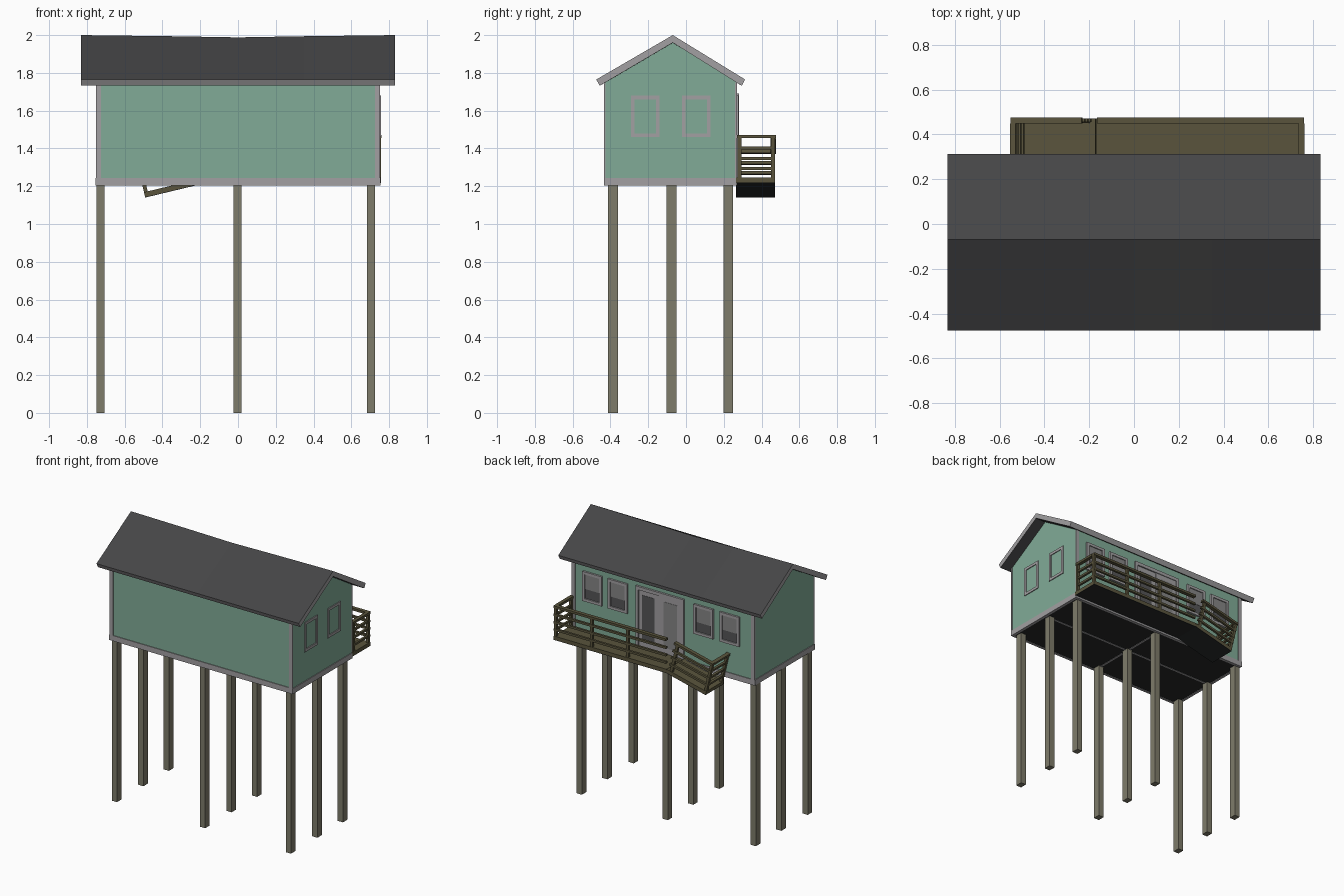
import bpy, bmesh, math
from mathutils import Matrix

if "Cube" in bpy.data.objects:
    bpy.data.objects.remove(bpy.data.objects["Cube"])


def mat(name, r, g, b):
    m = bpy.data.materials.new(name)
    m.diffuse_color = (r, g, b, 1)
    m.use_nodes = True
    m.node_tree.nodes["Principled BSDF"].inputs["Base Color"].default_value = m.diffuse_color
    return m


GREEN = mat("green_siding", 0.22, 0.41, 0.31)
TRIM = mat("grey_trim", 0.36, 0.35, 0.36)
ROOF = mat("dark_roof", 0.06, 0.06, 0.062)
WOOD = mat("deck_wood", 0.1, 0.088, 0.045)
POST = mat("post_wood", 0.21, 0.2, 0.145)
DARK = mat("dark_underside", 0.02, 0.022, 0.022)
GLASS = mat("glass", 0.24, 0.24, 0.24)
LOWGLASS = mat("shaded_glass", 0.09, 0.09, 0.095)


def finish(name, bm, *mats):
    bmesh.ops.recalc_face_normals(bm, faces=bm.faces)
    me = bpy.data.meshes.new(name)
    bm.to_mesh(me)
    bm.free()
    for m in mats:
        me.materials.append(m)
    ob = bpy.data.objects.new(name, me)
    bpy.context.collection.objects.link(ob)
    return ob


def boxes(name, m, spans, xf=None):
    """One object from axis-aligned boxes (x0, x1, y0, y1, z0, z1)."""
    bm = bmesh.new()
    for x0, x1, y0, y1, z0, z1 in spans:
        M = Matrix.Translation(((x0 + x1) / 2, (y0 + y1) / 2, (z0 + z1) / 2))
        M = M @ Matrix.Diagonal((x1 - x0, y1 - y0, z1 - z0, 1))
        bmesh.ops.create_cube(bm, size=1, matrix=(xf @ M) if xf else M)
    return finish(name, bm, m)


def loft(name, rings, *mats):
    """Closed prism through matching rings of points."""
    bm = bmesh.new()
    vs = [[bm.verts.new(p) for p in r] for r in rings]
    n = len(vs[0])
    for a, b in zip(vs, vs[1:]):
        for i in range(n):
            j = (i + 1) % n
            f = bm.faces.new((a[i], a[j], b[j], b[i]))
            # eave edges take the second material
            f.material_index = 1 if len(mats) > 1 and i in (2, 5) else 0
    for r in (vs[0], vs[-1]):
        # split end caps at the ridge so they stay convex
        parts = [(r[0], r[1], r[4], r[5]), (r[1], r[2], r[3], r[4])] if n == 6 else [r]
        for p in parts:
            bm.faces.new(p).material_index = len(mats) - 1
    return finish(name, bm, *mats)


X, Y0, Y1, RY = 0.75, -0.43, 0.265, -0.07

# house body with gable ends
prof = [(Y0, 1.21), (Y1, 1.21), (Y1, 1.765), (RY, 1.968), (Y0, 1.755)]
loft("house_body", [[(x, y, z) for y, z in prof] for x in (-X, X)], GREEN)

# roof slab with a slightly sagging ridge
rings = []
for x, sag in ((-0.832, 0), (-0.35, 0.006), (0, 0.012), (0.35, 0.006), (0.832, 0)):
    rings.append([(x, -0.475, 1.765), (x, RY, 2 - sag), (x, 0.313, 1.765),
                  (x, 0.295, 1.732), (x, RY, 1.96 - sag), (x, -0.457, 1.732)])
loft("roof", rings, ROOF, TRIM)

# skirt boards, corner boards, floor
E = 0.005
boxes("skirt_trim", TRIM, [
    (-X - E, X + E, Y0 - E, Y0 + 0.015, 1.203, 1.243),
    (-X - E, X + E, Y1 - 0.015, Y1 + E, 1.203, 1.243),
    (-X - E, -X + 0.015, Y0, Y1, 1.203, 1.243),
    (X - 0.015, X + E, Y0, Y1, 1.203, 1.243)])
boxes("corner_trim", TRIM, [(x, x + 0.027, y, y + 2 * E, 1.24, 1.75)
                            for x in (-X - 0.002, X - 0.025) for y in (Y0 - E, Y1 - E)])
boxes("floor_underside", DARK, [(-X + 0.015, X - 0.015, Y0 + 0.015, Y1 - 0.015, 1.206, 1.22)])
boxes("floor_beams", TRIM, [(-X, X, RY - 0.01, RY + 0.005, 1.204, 1.215),
                            (-0.01, 0.005, Y0, Y1, 1.2035, 1.2145)])

# stilts in a 3 x 3 grid
boxes("stilts", POST, [(x, x + 0.043, y, y + 0.052, 0, 1.208)
                       for x in (-0.75, -0.025, 0.682) for y in (-0.412, -0.102, 0.198)])


# windows: built facing +y about the origin, then placed on a wall
def window(name, place, w=0.152, h=0.22):
    a, b, t = w / 2, h / 2, 0.02
    boxes(name + "_frame", TRIM, [
        (-a, a, -0.005, 0.014, b - t, b), (-a, a, -0.005, 0.014, -b, -b + t),
        (-a, -a + t, -0.005, 0.014, -b + t, b - t), (a - t, a, -0.005, 0.014, -b + t, b - t)], place)
    boxes(name + "_upper_pane", GLASS, [(-a + t, a - t, -0.005, 0.007, -0.02, b - t)], place)
    boxes(name + "_lower_pane", LOWGLASS, [(-a + t, a - t, -0.005, 0.005, -b + t, -0.02)], place)


for i, x in enumerate((0.58, 0.37, -0.335, -0.55)):
    window(f"back_window_{i + 1}", Matrix.Translation((x, Y1, 1.57)), 0.16)
for i, y in enumerate((-0.216, 0.054)):
    window(f"side_window_{i + 1}",
           Matrix.Translation((X - 0.008, y, 1.57)) @ Matrix.Rotation(-math.pi / 2, 4, 'Z'))

# sliding door in the back wall
D0, D1, DT = -0.175, 0.22, 1.69
boxes("door_frame", TRIM, [
    (D0, D1, Y1 - 0.005, Y1 + 0.015, DT - 0.025, DT),
    (D0, D0 + 0.022, Y1 - 0.005, Y1 + 0.015, 1.24, DT - 0.025),
    (D1 - 0.022, D1, Y1 - 0.005, Y1 + 0.015, 1.24, DT - 0.025)])
boxes("door_panels", TRIM, [(D0 + 0.02, 0.03, Y1 - 0.005, Y1 + 0.01, 1.24, DT - 0.02),
                            (0.03, D1 - 0.02, Y1 - 0.005, Y1 + 0.005, 1.24, DT - 0.02)])
boxes("door_glass_light", GLASS, [(-0.12, -0.01, Y1, Y1 + 0.012, 1.29, 1.63)])
boxes("door_glass_dark", LOWGLASS, [(0.07, 0.17, Y1, Y1 + 0.007, 1.29, 1.63)])

# deck along the back
DX0, DX1, DY = -0.17, 0.758, 0.472
ZB, ZT = 1.217, 1.246
RAILS = (1.285, 1.34, 1.395)
boxes("deck_floor", WOOD, [(DX0, DX1, Y1, DY, ZB + 0.003, ZT)])
boxes("deck_underside", DARK, [(DX0, DX1, Y1, DY, ZB, ZB + 0.003)])


def railing(name, x_end, x_open, posts, xf=None):
    """Long outer rails plus a return across the deck end at x_end."""
    s = 1 if x_end > x_open else -1
    lo, hi = sorted((x_end, x_open))
    e0, e1 = sorted((x_end, x_end - s * 0.02))
    p = [(x - 0.01, x + 0.01, DY - 0.022, DY - 0.002, ZT, 1.46) for x in posts]
    p += [(e0, e1, y, y + 0.02, ZT, 1.46) for y in (Y1 + 0.008, DY - 0.022)]
    r = [(lo, hi, DY - 0.016, DY, z, z + 0.016) for z in RAILS]
    r += [(e0 + 0.002, e1 - 0.002, Y1 + 0.008, DY - 0.016, z, z + 0.016) for z in RAILS]
    r += [(lo, hi, DY - 0.024, DY + 0.004, 1.455, 1.472),
          (e0 - 0.003, e1 + 0.003, Y1 + 0.005, DY - 0.024, 1.455, 1.472)]
    boxes(name + "_posts", WOOD, p, xf)
    boxes(name + "_rails", WOOD, r, xf)


railing("deck_railing", DX1, DX0 + 0.005, (0.45, 0.156))

# sloping end section, hinged at the deck edge
tilt = (Matrix.Translation((DX0, 0, ZB)) @ Matrix.Rotation(math.radians(-13.5), 4, 'Y')
        @ Matrix.Translation((-DX0, 0, -ZB)))
RX = DX0 - 0.33
boxes("ramp_floor", WOOD, [(RX, DX0 + 0.004, Y1, DY, ZB + 0.003, ZT)], tilt)
boxes("ramp_underside", DARK, [(RX, DX0, Y1, DY, ZB, ZB + 0.003)], tilt)
railing("ramp_railing", RX, DX0 - 0.005, (DX0 - 0.03,), tilt)
